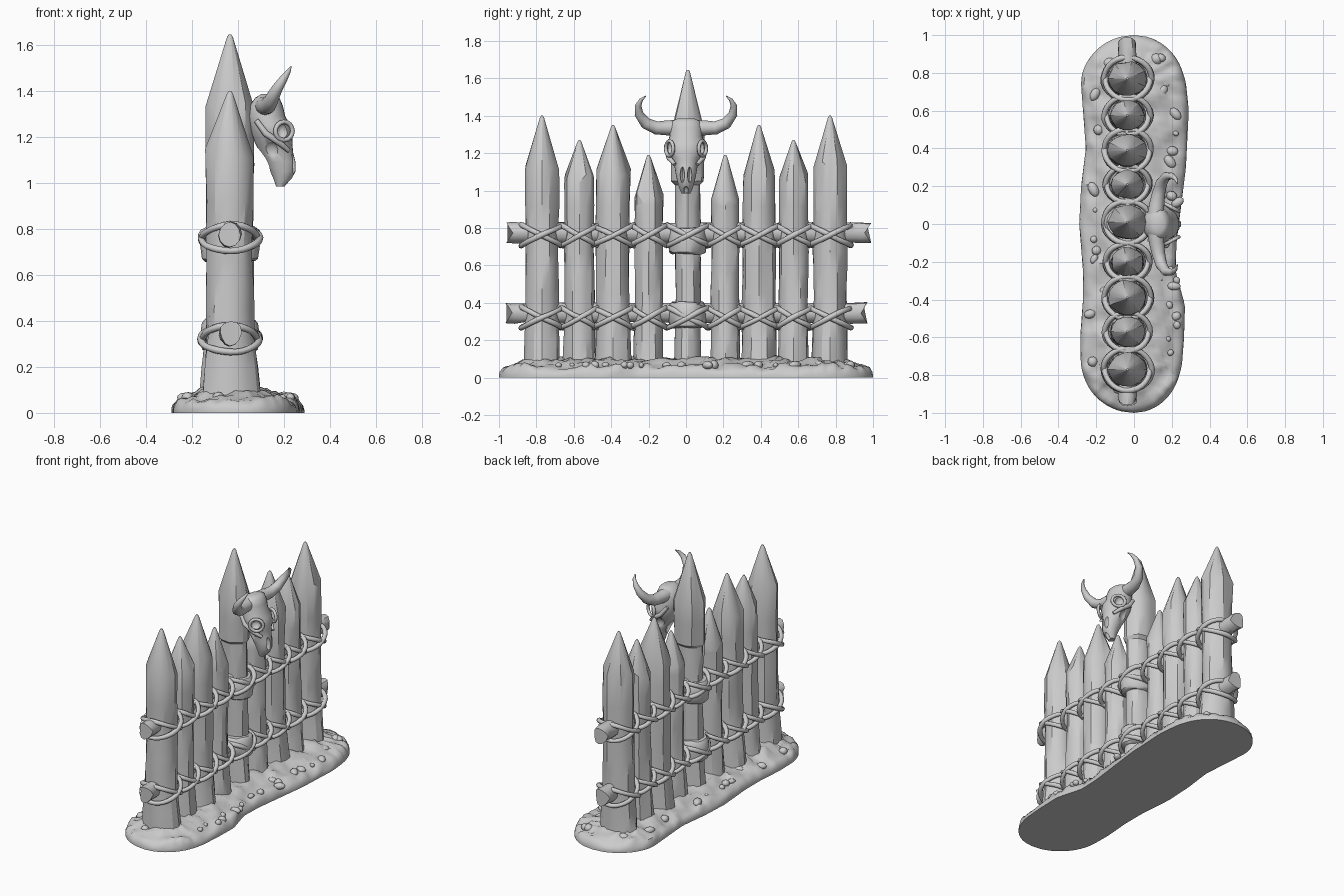
import bpy, bmesh, math, random
from mathutils import Vector, noise

if "Cube" in bpy.data.objects:
    bpy.data.objects.remove(bpy.data.objects["Cube"])

random.seed(4)
stone = bpy.data.materials.new("plain_grey")
stone.diffuse_color = (0.6, 0.6, 0.6, 1)
stone.use_nodes = True
stone.node_tree.nodes["Principled BSDF"].inputs["Base Color"].default_value = stone.diffuse_color
TAU = 2 * math.pi


def loft(name, rings, cyclic=False, angle=40):
    """Skin a list of equal rings; open ends are capped."""
    bm = bmesh.new()
    vs = [[bm.verts.new(p) for p in r] for r in rings]
    n, m = len(rings[0]), len(rings)
    for i in range(m if cyclic else m - 1):
        a, b = vs[i], vs[(i + 1) % m]
        for j in range(n):
            k = (j + 1) % n
            bm.faces.new((a[j], a[k], b[k], b[j]))
    if not cyclic:
        bm.faces.new(vs[0][::-1])
        bm.faces.new(vs[-1])
    bmesh.ops.remove_doubles(bm, verts=bm.verts, dist=0.0005)
    bmesh.ops.recalc_face_normals(bm, faces=bm.faces)
    me = bpy.data.meshes.new(name)
    bm.to_mesh(me)
    bm.free()
    ob = bpy.data.objects.new(name, me)
    bpy.context.collection.objects.link(ob)
    me.materials.append(stone)
    smooth(ob, angle)
    return ob


def smooth(ob, angle):
    bpy.ops.object.select_all(action='DESELECT')
    ob.select_set(True)
    bpy.context.view_layer.objects.active = ob
    bpy.ops.object.shade_smooth_by_angle(angle=math.radians(angle))


def ellipse(c, rx, ry, n):
    return [Vector((c[0] + rx * math.cos(TAU * i / n), c[1] + ry * math.sin(TAU * i / n), c[2]))
            for i in range(n)]


def tube(name, path, radii, ref, sides=8, cyclic=False):
    rings, m = [], len(path)
    for i, p in enumerate(path):
        a = path[(i - 1) % m] if cyclic else path[max(i - 1, 0)]
        b = path[(i + 1) % m] if cyclic else path[min(i + 1, m - 1)]
        u = (b - a).cross(ref).normalized()
        v = (b - a).cross(u).normalized()
        rings.append([p + (u * math.cos(TAU * j / sides) + v * math.sin(TAU * j / sides)) * radii[i]
                      for j in range(sides)])
    return loft(name, rings, cyclic, 60)


def lerp(x, table):
    for (a, u), (b, v) in zip(table, table[1:]):
        if x <= b:
            return u + (v - u) * max(0, (x - a) / (b - a))
    return table[-1][1]


# Sharpened stakes: y, radius, shoulder height, tip height
stakes = [(-0.77, .09, 1.13, 1.40), (-0.57, .08, 1.06, 1.27), (-0.39, .09, 1.09, 1.35),
          (-0.20, .075, .96, 1.19), (0.01, .09, 1.33, 1.645), (0.21, .075, .96, 1.19),
          (0.39, .09, 1.09, 1.35), (0.575, .08, 1.06, 1.27), (0.77, .09, 1.13, 1.40)]
XC = -0.035


def stake(y, r, shoulder, tip):
    middle = abs(y) < 0.1
    n, rings = 14, []
    heights = [.03, .1, .2, .34, .45, .56, .67, .8, .92, shoulder]
    if middle:
        heights[-1:] = [1.03, 1.05, 1.2, shoulder]
    for z in heights:
        flare = 1 + 0.35 * max(0, 0.35 - z) / 0.35
        slim = 0.76 if middle and z < 1.04 else 1
        ring = ellipse((XC, y, z), r * 1.13 * flare * (slim + 1) / 2, r * (1 + (flare - 1) * .3) * slim, n)
        for j, p in enumerate(ring):
            k = 1 + 0.13 * noise.noise(Vector((j * 0.9, y * 9, z * 3.5)))
            p.x, p.y = XC + (p.x - XC) * k, y + (p.y - y) * k
            if z == shoulder:
                p.z += random.uniform(-.03, .03)
        rings.append(ring)
    rings.append(ellipse((XC, y, tip - .012), .013, .012, n))
    rings.append(ellipse((XC, y, tip), .005, .005, n))
    loft("stake", rings, angle=28)


for s in stakes:
    stake(*s)

# Two rough cross rails with split ends
for zc, y0, y1 in ((.775, -.96, .99), (.345, -.965, .97)):
    rings = []
    ys = [y0, y0 + .05, y0 + .1] + [i * .2 for i in range(-4, 5)] + [y1 - .1, y1 - .05, y1]
    for i, y in enumerate(ys):
        ring = []
        for j in range(12):
            a = TAU * j / 12
            p = Vector((XC + .048 * math.cos(a), y, zc + .053 * math.sin(a)))
            p += Vector((1, 0, 1)) * .009 * noise.noise(p * 14)
            if i in (0, len(ys) - 1):
                p.y -= math.copysign(.035 * (1 - abs(math.sin(a))), y)
            ring.append(p)
        rings.append(ring)
    loft("rail", rings, angle=35)

# Crossed rope ties: two opposite tilted loops round every stake, plus a short knot strand
for zc in (.775, .335):
    for y, r, sh, tp in stakes:
        for sign in (1, -1):
            path, rad = [], []
            for i in range(28):
                t = TAU * i / 28
                wob = .006 * noise.noise(Vector((t, y * 7, zc + sign)))
                path.append(Vector((XC + (r * .55 + .073 + .004 * sign + wob) * math.sin(t),
                                    y + (r + .022) * math.cos(t),
                                    zc - .015 + sign * .055 * math.cos(t) + wob)))
                rad.append(.0145 + wob * .4)
            tube("rope_tie", path, rad, Vector((0, 0, 1)), cyclic=True)

# Thick wrapping round the middle stake
for zc in (.73, .335):
    rings = []
    for k, (dz, g) in enumerate([(-.07, -.012), (-.06, .0), (0, .008), (.055, .0), (.068, -.012)]):
        ring = ellipse((XC, .008, zc + dz), .122 + g, .098 + g, 20)
        for p in ring:
            p.z += .012 * noise.noise(p * 18)
        rings.append(ring)
    loft("middle_wrap", rings, angle=40)

# Earth base: wavy outline drawn in towards a spine, with lumpy ground
right = [(-.8, .25), (-.6, .265), (-.43, .27), (-.25, .22), (-.1, .225), (.1, .25), (.3, .275), (.6, .29), (.8, .27)]
left = [(-.8, .28), (-.6, .285), (-.4, .27), (-.25, .27), (0, .29), (.2, .28), (.4, .255), (.6, .27), (.8, .285)]


def outline_point(y, table, sign):
    e = max(0, (abs(y) - .72) / .28)
    return Vector((sign * lerp(y, table) * math.sqrt(max(0, 1 - e * e)), y, 0))


N = 80
ys = []
for i in range(N + 1):
    t = 2 * i / N - 1
    ys.append(math.sin(t * math.pi / 2) * .7 + .3 * t)
outline = [outline_point(y, right, 1) for y in ys] + [outline_point(y, left, -1) for y in ys[::-1][1:-1]]
rings = []
for s, h in ((1, 0), (1, .012), (.985, .03), (.93, .05), (.86, .06), (.78, .066), (.7, .072), (.62, .08),
             (.52, .09), (.42, .095), (.3, .098), (.15, .098), (.02, .098)):
    ring = []
    for p in outline:
        spine = Vector((-.02, max(-.74, min(.74, p.y)), 0))
        q = spine + (p - spine) * s
        if h > .02:
            f = min(1, h / .06)
            q.z = h + f * (.026 * noise.noise(q * 11) + .016 * noise.noise(q * 27 + Vector((3, 1, 0))))
            q.x += .012 * noise.noise(q * 20) * f
        else:
            q.z = h
        ring.append(q)
    rings.append(ring)
loft("earth_base", rings, angle=50)

# Small clods scattered on the ground
for i in range(46):
    y = random.uniform(-.88, .88)
    side = random.choice((-1, 1))
    x = side * random.uniform(.13, .235)
    if abs(y) > .8:
        x *= .65
    r = random.uniform(.014, .03)
    bpy.ops.mesh.primitive_ico_sphere_add(subdivisions=2, radius=r, location=(x, y, .066))
    ob = bpy.context.object
    ob.name = "clod"
    ob.scale = (1, random.uniform(.8, 1.6), .9)
    ob.rotation_euler.z = random.uniform(0, 3)
    ob.data.materials.append(stone)
    smooth(ob, 60)

# Horned skull: height, back x, front x, half width
sections = [(1.385, .10, .16, .045), (1.37, .075, .18, .075), (1.335, .05, .195, .088), (1.29, .042, .205, .088),
            (1.25, .05, .228, .1), (1.21, .06, .238, .098), (1.17, .075, .236, .075), (1.13, .095, .24, .062),
            (1.09, .12, .25, .055), (1.05, .14, .25, .047), (1.015, .155, .232, .037), (.985, .165, .205, .024)]
skull = loft("skull", [ellipse(((a + b) / 2, 0, z), (b - a) / 2, w, 24) for z, a, b, w in sections], angle=45)

# Eye sockets, nose openings and cheek hollows cut into the skull: centre, size
cuts = [((.195, s * .092, 1.225), (.033, .034, .036)) for s in (1, -1)]
cuts += [((.25, s * .02, 1.085), (.035, .012, .045)) for s in (1, -1)]
cuts += [((.14, s * .088, 1.13), (.045, .038, .05)) for s in (1, -1)]
cuts += [((.225, 0, .985), (.028, .014, .04)), ((.10, 0, 1.09), (.05, .035, .07))]
for c, size in cuts:
    bpy.ops.mesh.primitive_uv_sphere_add(segments=16, ring_count=10, radius=1, location=c)
    cutter = bpy.context.object
    cutter.name, cutter.scale, cutter.hide_render = "socket_cutter", size, True
    mod = skull.modifiers.new("socket", 'BOOLEAN')
    mod.operation, mod.solver, mod.object = 'DIFFERENCE', 'EXACT', cutter
    bpy.context.view_layer.objects.active = skull
    bpy.ops.object.modifier_apply(modifier=mod.name)
    bpy.data.objects.remove(cutter)
smooth(skull, 45)

# Horns, brow rims and cheek bones, mirrored left and right
for s in (1, -1):
    ctrl = [(.115, .05, 1.335), (.12, .10, 1.335), (.13, .16, 1.335), (.145, .215, 1.36), (.17, .252, 1.41),
            (.2, .255, 1.455), (.22, .24, 1.485), (.23, .215, 1.505)]
    path = [Vector((x, s * y, z)) for x, y, z in ctrl]
    tube("horn", path, [.042, .04, .035, .031, .024, .017, .01, .003], Vector((1, 0, 0)), 12)
    rim = [Vector((.2 + .037 * math.cos(TAU * i / 16), s * (.088 - .02 * math.cos(TAU * i / 16)),
                   1.225 + .04 * math.sin(TAU * i / 16))) for i in range(16)]
    tube("brow_rim", rim, [.01] * 16, Vector((0, 1, 0)), 8, True)
    cheek = [Vector((x, s * y, z)) for x, y, z in ((.08, .085, 1.27), (.12, .1, 1.215), (.18, .092, 1.175), (.22, .06, 1.14))]
    tube("cheek_bone", cheek, [.012, .014, .014, .01], Vector((0, 1, 0)), 8)
